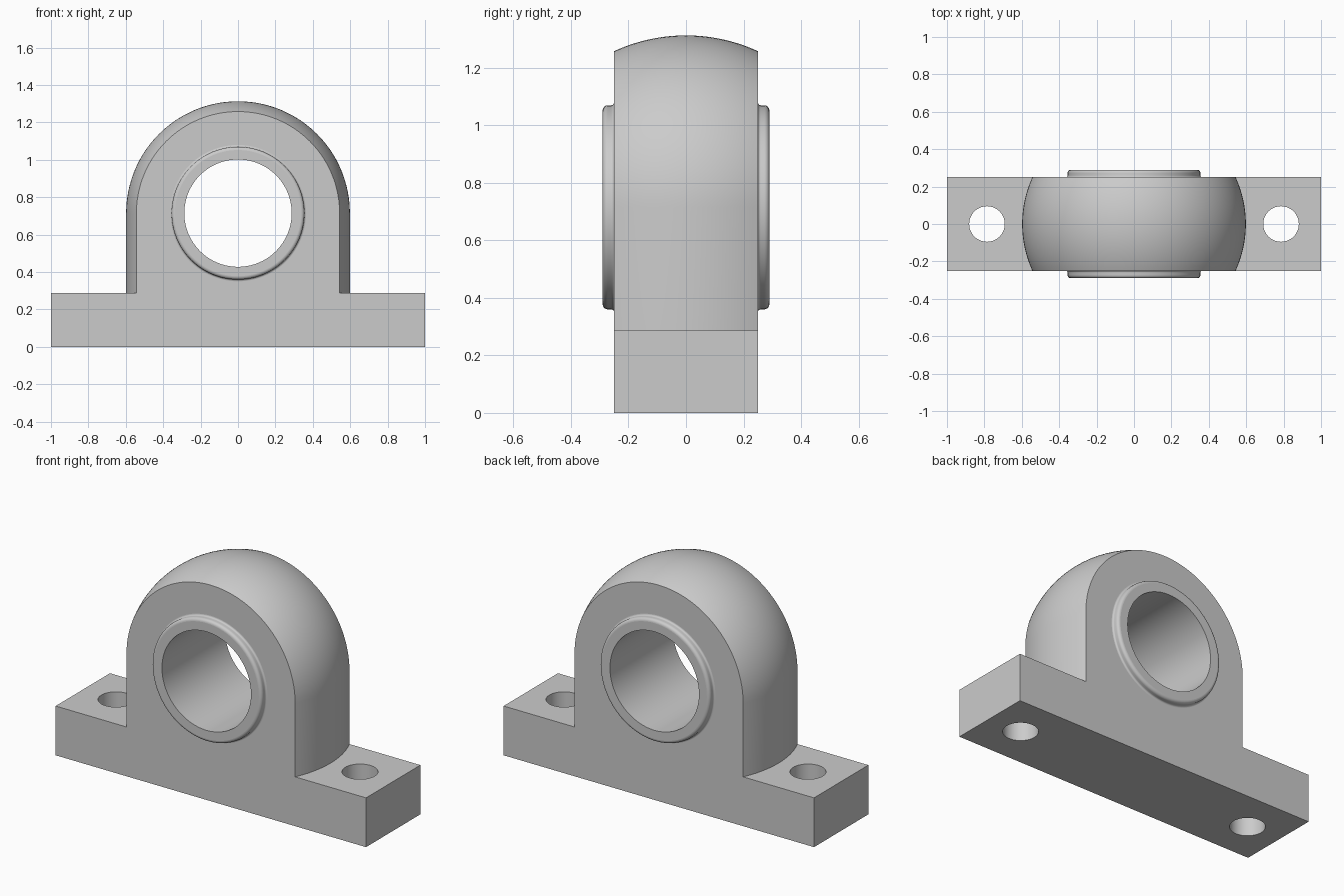
import bpy
import bmesh
from math import sin, cos, pi, sqrt
from mathutils import Matrix

if "Cube" in bpy.data.objects:
    bpy.data.objects.remove(bpy.data.objects["Cube"])

HALF_DEPTH = 0.25
BASE_TOP = 0.287
AXIS_Z = 0.715
DOME_R = 0.598
BORE_R = 0.287
COLLAR_R = 0.355
COLLAR_Y = 0.29
BOLT_X, BOLT_R = 0.786, 0.095

grey = bpy.data.materials.new("cast grey")
grey.use_nodes = True
colour = (0.6, 0.6, 0.6, 1)
grey.diffuse_color = colour
grey.node_tree.nodes["Principled BSDF"].inputs["Base Color"].default_value = colour


def finish(bm, name):
    bmesh.ops.recalc_face_normals(bm, faces=bm.faces)
    mesh = bpy.data.meshes.new(name)
    bm.to_mesh(mesh)
    bm.free()
    mesh.materials.append(grey)
    obj = bpy.data.objects.new(name, mesh)
    bpy.context.collection.objects.link(obj)
    return obj


def cylinder(name, radius, depth, matrix):
    bm = bmesh.new()
    bmesh.ops.create_cone(bm, cap_ends=True, segments=96, radius1=radius,
                          radius2=radius, depth=depth, matrix=matrix)
    return finish(bm, name)


def loft(name, rings, closed):
    """Skin equal-length rings; closed joins last to first, else caps the ends."""
    bm = bmesh.new()
    loops = [[bm.verts.new(p) for p in ring] for ring in rings]
    n = len(loops[0])
    pairs = list(zip(loops, loops[1:]))
    if closed:
        pairs.append((loops[-1], loops[0]))
    for a, b in pairs:
        for i in range(n):
            j = (i + 1) % n
            bm.faces.new((a[i], a[j], b[j], b[i]))
    if not closed:
        bm.faces.new(loops[0])
        bm.faces.new(loops[-1])
    return finish(bm, name)


def combine(target, other, operation):
    mod = target.modifiers.new(operation.title(), "BOOLEAN")
    mod.object, mod.operation, mod.solver = other, operation, "EXACT"
    bpy.context.view_layer.objects.active = target
    bpy.ops.object.modifier_apply(modifier=mod.name)
    bpy.data.objects.remove(other)


# Base plate
bm = bmesh.new()
bmesh.ops.create_cube(bm, size=1, matrix=Matrix.Translation((0, 0, BASE_TOP / 2))
                      @ Matrix.Diagonal((2, 2 * HALF_DEPTH, BASE_TOP, 1)))
housing = finish(bm, "bearing_housing")

# Domed upright: spherical crown on curved walls, sliced front and back
def upright_section(y):
    r = sqrt(DOME_R ** 2 - y ** 2)
    arc = [(r * cos(pi * i / 64), y, AXIS_Z + r * sin(pi * i / 64)) for i in range(65)]
    return [(r, y, BASE_TOP / 2)] + arc + [(-r, y, BASE_TOP / 2)]


upright = loft("upright", [upright_section(HALF_DEPTH * (i / 12 - 1))
                           for i in range(25)], False)
combine(housing, upright, "UNION")

# Collar: rounded rims, with small fillets where it leaves the upright
ROUND, FILLET = 0.018, 0.01
half = [(COLLAR_R + FILLET, HALF_DEPTH - FILLET)]
for i in range(6):
    t = pi / 2 * i / 5
    half.append((COLLAR_R + FILLET * (1 - sin(t)), HALF_DEPTH + FILLET * (1 - cos(t))))
for i in range(7):
    t = pi / 2 * i / 6
    half.append((COLLAR_R - ROUND * (1 - cos(t)), COLLAR_Y - ROUND * (1 - sin(t))))
profile = [(r, -y) for r, y in reversed(half)] + half
steps = 96
collar = loft("collar", [[(r * cos(2 * pi * i / steps), y, AXIS_Z + r * sin(2 * pi * i / steps))
                          for i in range(steps)] for r, y in profile], False)
combine(housing, collar, "UNION")

# Shaft bore and bolt holes
bore = cylinder("bore", BORE_R, 1, Matrix.Translation((0, 0, AXIS_Z)) @ Matrix.Rotation(pi / 2, 4, "X"))
combine(housing, bore, "DIFFERENCE")
for side in (-1, 1):
    hole = cylinder("bolt_hole", BOLT_R, 1, Matrix.Translation((side * BOLT_X, 0, 0.2)))
    combine(housing, hole, "DIFFERENCE")

# Smooth curved surfaces, flat machined faces
bpy.ops.object.select_all(action="DESELECT")
housing.select_set(True)
bpy.context.view_layer.objects.active = housing
bpy.ops.object.shade_smooth_by_angle(angle=pi / 8)
for face in housing.data.polygons:
    at_plane = min(abs(abs(face.center.y) - d) for d in (HALF_DEPTH, COLLAR_Y)) < 1e-4
    if at_plane or (face.center.z < BASE_TOP + 1e-4 and abs(face.normal.z) > 0.99):
        face.use_smooth = False
